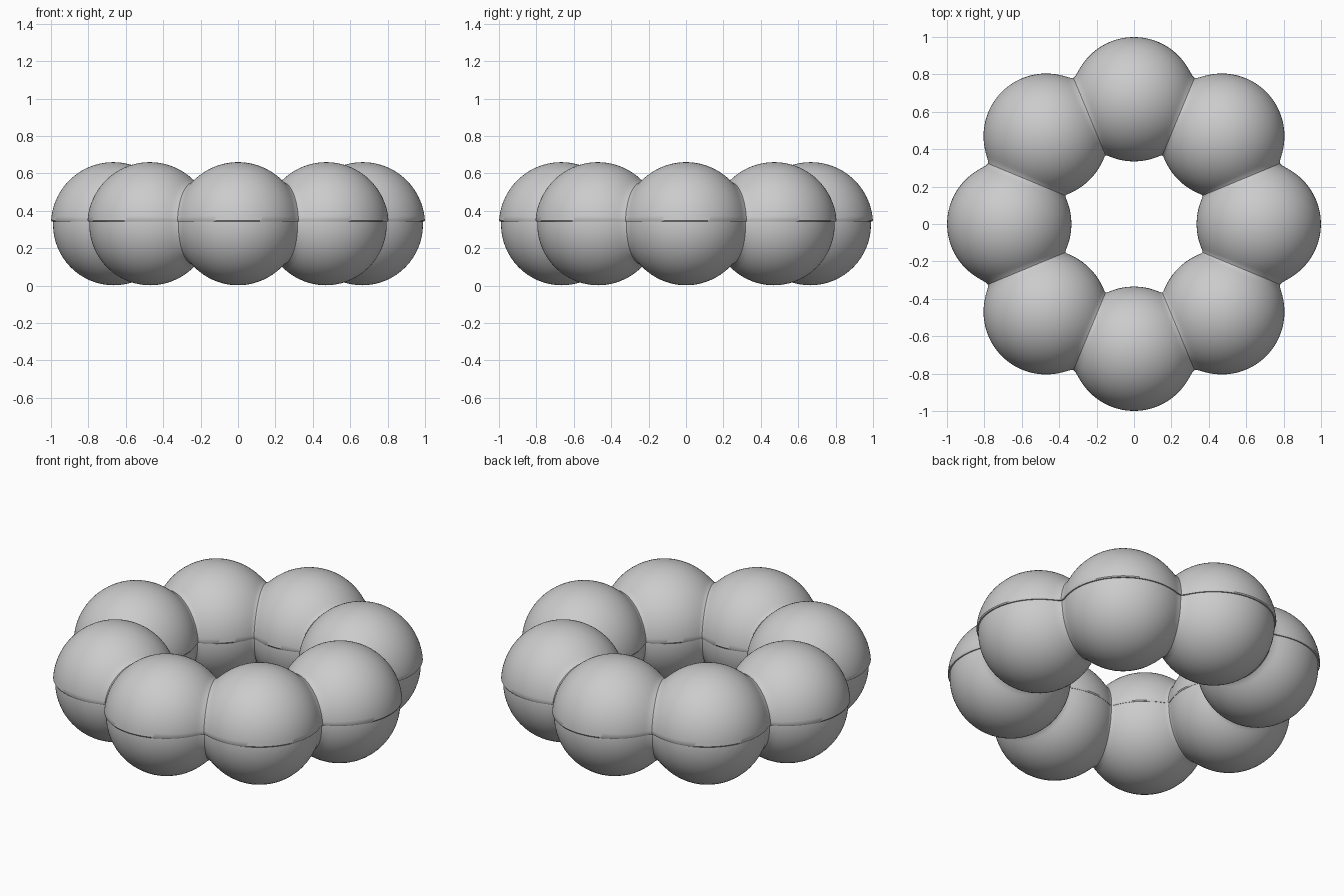
import bpy, bmesh
from math import sin, cos, pi, sqrt, asin

if "Cube" in bpy.data.objects:
    bpy.data.objects.remove(bpy.data.objects["Cube"])

LOBES, PER_LOBE = 8, 40
HALF = pi / LOBES
CENTRE_Z = 0.327


def lobe_section(theta, ring, radius):
    """Centre distance and radius of the ball-ring cross-section at an azimuth."""
    a = abs((theta + HALF) % (2 * HALF) - HALF)
    a = max(0.0, HALF - sqrt((HALF - a) ** 2 + 0.017 ** 2))   # softened valley
    return ring * cos(a), sqrt(radius ** 2 - (ring * sin(a)) ** 2)


def sweep(name, section):
    """Sweep a closed, azimuth-dependent section around the z axis."""
    bm = bmesh.new()
    steps = LOBES * PER_LOBE
    rings = []
    for i in range(steps):
        t = 2 * pi * i / steps
        rings.append([bm.verts.new((r * cos(t), r * sin(t), z)) for r, z in section(t)])
    for i in range(steps):
        p, q = rings[i], rings[(i + 1) % steps]
        for j in range(len(p)):
            k = (j + 1) % len(p)
            bm.faces.new((p[j], q[j], q[k], p[k]))
    bmesh.ops.recalc_face_normals(bm, faces=bm.faces)
    mesh = bpy.data.meshes.new(name)
    bm.to_mesh(mesh)
    bm.free()
    obj = bpy.data.objects.new(name, mesh)
    bpy.context.collection.objects.link(obj)
    bpy.ops.object.select_all(action='DESELECT')
    obj.select_set(True)
    bpy.context.view_layer.objects.active = obj
    bpy.ops.object.shade_smooth_by_angle(angle=0.7)
    return obj


# Dough: full ring of eight merged balls
def dough_section(t):
    c, s = lobe_section(t, 0.664, 0.325)
    return [(c + s * cos(2 * pi * j / 64), CENTRE_Z + s * sin(2 * pi * j / 64))
            for j in range(64)]


# Glaze: slightly larger upper shell with a thin lip just above the middle
def glaze_section(t):
    c, s = lobe_section(t, 0.667, 0.333)
    start = asin(0.022 / s)
    pts = [(c + s * cos(start + (pi - 2 * start) * j / 40),
            CENTRE_Z + s * sin(start + (pi - 2 * start) * j / 40)) for j in range(41)]
    edge_z = CENTRE_Z + 0.016
    return ([(c + s - 0.02, edge_z), (c + s - 0.005, edge_z)] + pts
            + [(c - s + 0.005, edge_z), (c - s + 0.02, edge_z)])


sweep("dough_ring", dough_section)
sweep("glaze_top", glaze_section)
